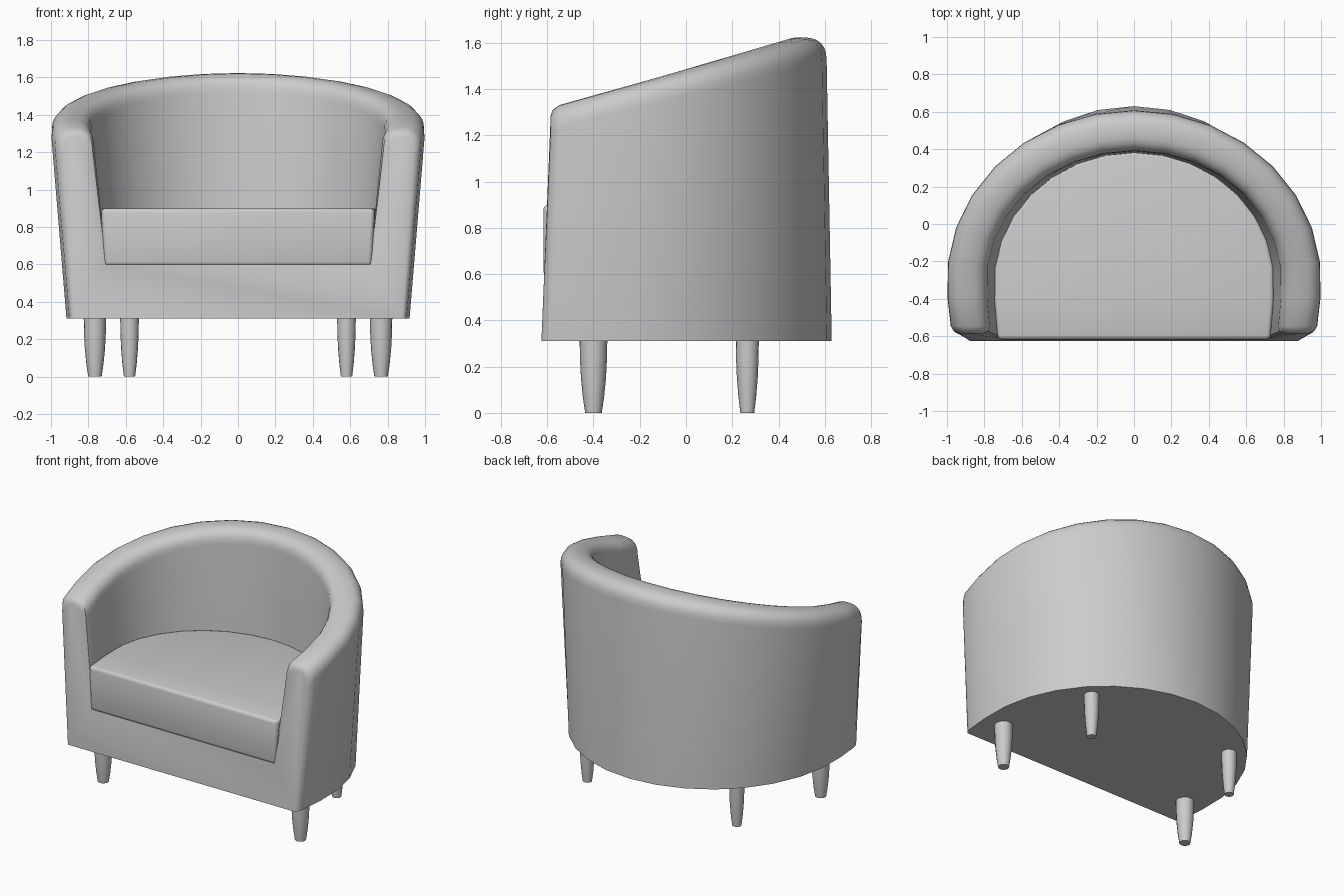
import bpy, bmesh, math
from mathutils import Vector

if "Cube" in bpy.data.objects:
    bpy.data.objects.remove(bpy.data.objects["Cube"])

CY = -0.3        # centre line of the rounded back
FRONT = 18       # degrees the sides run forward of that centre


def plan(t, a, b, front):
    """Point on the tub outline: half ellipse with sides running to the front."""
    over = -t if t < 0 else (t - 180 if t > 180 else 0)
    if over:
        x = a * math.cos(math.radians(over * 0.75)) * (1 if t < 0 else -1)
        y = CY + (front - CY) * math.sin(math.radians(over)) / math.sin(math.radians(FRONT))
        return Vector((x, y))
    r = math.radians(t)
    return Vector((a * math.cos(r), CY + b * math.sin(r)))


def finish(name, bm, angle=40):
    bmesh.ops.recalc_face_normals(bm, faces=bm.faces)
    me = bpy.data.meshes.new(name)
    bm.to_mesh(me)
    bm.free()
    ob = bpy.data.objects.new(name, me)
    bpy.context.collection.objects.link(ob)
    bpy.ops.object.select_all(action='DESELECT')
    ob.select_set(True)
    bpy.context.view_layer.objects.active = ob
    bpy.ops.object.shade_smooth_by_angle(angle=math.radians(angle))
    return ob


def skin(bm, rings, closed):
    n = len(rings[0])
    for r0, r1 in zip(rings, rings[1:]):
        for i in range(n if closed else n - 1):
            j = (i + 1) % n
            bm.faces.new((r0[i], r0[j], r1[j], r1[i]))


# Tub body: wall profile swept round the outline, ends rolled over at the front
def wall_profile(t, shrink):
    ob_ = plan(t, 0.92, 0.93, -0.625)
    ot = plan(t, 1.0, 0.908, -0.585)
    it = plan(t, 0.785, 0.69, -0.585)
    ib = plan(t, 0.72, 0.675, -0.613)
    mid = (ot + it) / 2
    top = 1.33 + 0.28 * (mid.y + 0.55) - shrink
    toward = (it - ot).normalized() * shrink
    ob_, ot = ob_ + toward * 0.5, ot + toward
    it, ib = it - toward, ib - toward * 0.3
    pts = [(*ob_, 0.31)]
    for k in range(13):
        c, s = math.cos(math.pi * k / 12), math.sin(math.pi * k / 12)
        p = mid + (ot - mid) * math.copysign(abs(c) ** 0.75, c)
        pts.append((*p, top - 0.1 + 0.1 * max(s, 0) ** 0.85))
        if k == 6:
            continue
    # exact inner wall foot on the seat deck
    pts[-1] = (*it, top - 0.1)
    pts.append((*ib, 0.6))
    return pts


ends = [(-18, 0.035), (-17.4, 0.013), (-15.5, 0.0), (-6, 0.0)]
stations = ends + [(t, 0.0) for t in range(6, 175, 12)]
stations += [(180 - t, s) for t, s in reversed(ends)]
bm = bmesh.new()
rings = [[bm.verts.new(p) for p in wall_profile(t, s)] for t, s in stations]
skin(bm, rings, False)
bm.faces.new([r[0] for r in rings])               # underside
bm.faces.new([r[-1] for r in rings])              # seat deck
bm.faces.new(rings[0] + rings[-1][::-1])          # U-shaped front
finish("tub_body", bm)

# Seat cushion: D-shaped slab with softened edges
bm = bmesh.new()
angles = [-18, -6] + list(range(6, 175, 12)) + [186, 198]
rings = []
for z, a, b, front in ((0.593, 0.735, 0.67, -0.617), (0.9, 0.75, 0.69, -0.617)):
    rings.append([bm.verts.new((*plan(t, a, b, front), z)) for t in angles])
skin(bm, rings, True)
bm.faces.new(rings[0])
bm.faces.new(rings[1])
bmesh.ops.recalc_face_normals(bm, faces=bm.faces)
sharp = [e for e in bm.edges if e.calc_face_angle() > math.radians(40)]
bmesh.ops.bevel(bm, geom=sharp, offset=0.022, segments=3, profile=0.5, affect='EDGES')
finish("seat_cushion", bm)


# Tapered round legs
def leg(name, x, y, top_radius):
    bm = bmesh.new()
    rings = []
    for z, f in ((0, 0.6), (0.07, 0.77), (0.15, 0.9), (0.23, 0.97), (0.32, 1.0)):
        r = top_radius * f
        rings.append([bm.verts.new((x + r * math.cos(i * math.tau / 16),
                                    y + r * math.sin(i * math.tau / 16), z)) for i in range(16)])
    skin(bm, rings, True)
    bm.faces.new(rings[0])
    bm.faces.new(rings[-1])
    finish(name, bm)


for side, sx in (("left", -1), ("right", 1)):
    leg("front_leg_" + side, sx * 0.765, -0.40, 0.06)
    leg("rear_leg_" + side, sx * 0.58, 0.265, 0.05)
